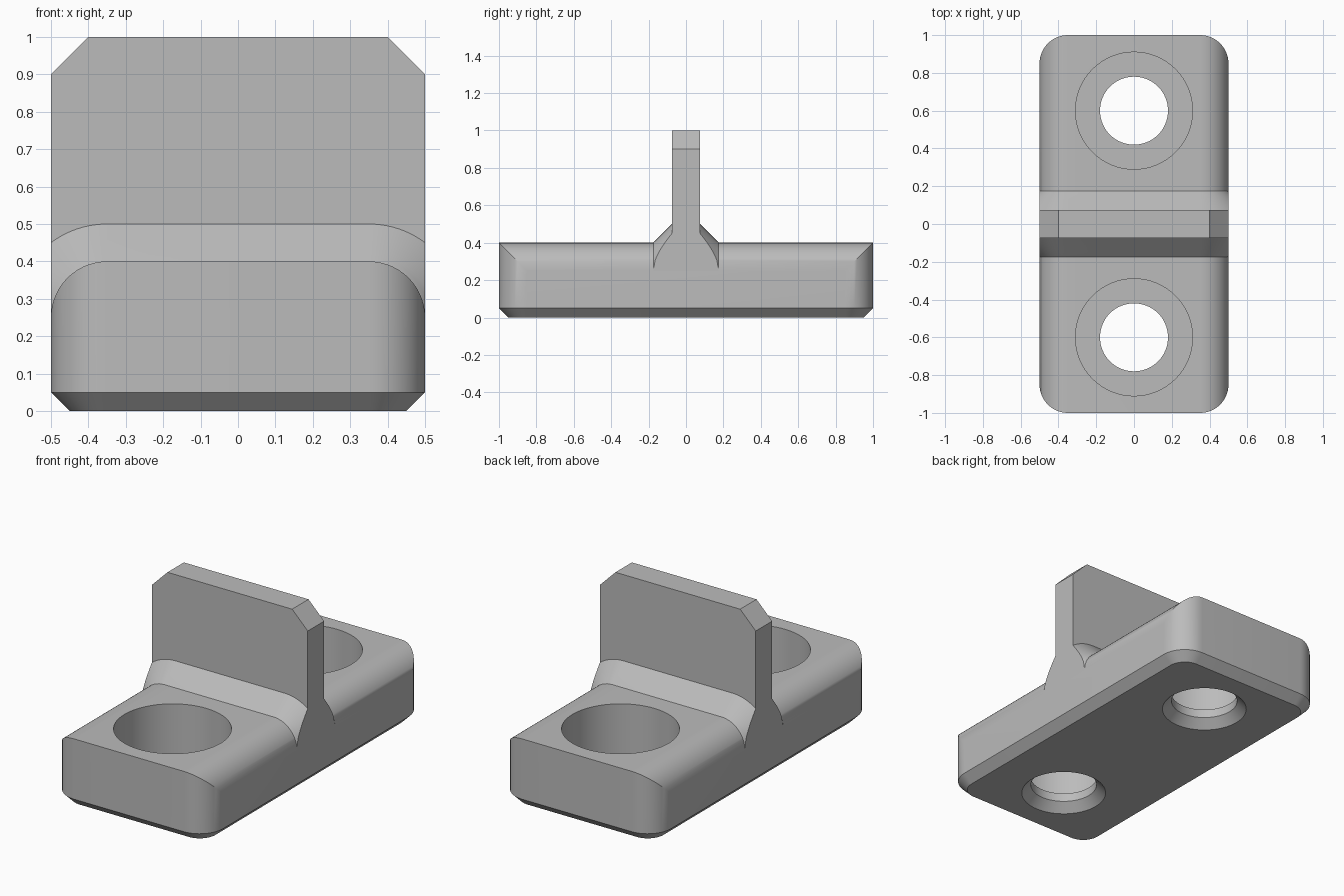
import bpy, bmesh
from math import sin, cos, pi, acos

cube = bpy.data.objects.get("Cube")
if cube:
    bpy.data.objects.remove(cube, do_unlink=True)

grey = bpy.data.materials.new("plain_grey")
grey.use_nodes = True
colour = (0.5, 0.5, 0.5, 1)
grey.diffuse_color = colour
grey.node_tree.nodes["Principled BSDF"].inputs["Base Color"].default_value = colour

R, SEG = 0.15, 14          # edge rounding
HW, HL, TOP = 0.5, 1.0, 0.4
FIN, WEB = 0.075, 0.1      # fin half thickness, web chamfer


def finish(name, bm):
    bmesh.ops.remove_doubles(bm, verts=bm.verts, dist=1e-5)
    bmesh.ops.recalc_face_normals(bm, faces=bm.faces)
    mesh = bpy.data.meshes.new(name)
    bm.to_mesh(mesh)
    bm.free()
    mesh.materials.append(grey)
    ob = bpy.data.objects.new(name, mesh)
    bpy.context.collection.objects.link(ob)
    return ob


def smooth(ob):
    bpy.ops.object.select_all(action='DESELECT')
    bpy.context.view_layer.objects.active = ob
    ob.select_set(True)
    bpy.ops.object.shade_smooth_by_angle(angle=0.5)


def strip(bm, a, b, closed=False):
    n = len(a)
    for i in range(n if closed else n - 1):
        j = (i + 1) % n
        bm.faces.new((a[i], a[j], b[j], b[i]))


# Base block: rounded plan, chamfered foot, long top edges rounded
bm = bmesh.new()
angles = [i * pi / 2 / SEG for i in range(SEG + 1)]


def half_outline(sign, inset, z=None):
    """Rounded end running from +x to -x; z=None follows the top rounding."""
    r = R - inset
    pts = [(sx * (HW - R + r * cos(a)), sign * (HL - R + r * sin(a)),
            TOP - R + R * sin(a) if z is None else z)
           for sx, seq in ((1, angles), (-1, angles[::-1])) for a in seq]
    return [bm.verts.new(p) for p in pts]


rings = []
for inset, z in ((0.05, 0), (0, 0.05), (0, None)):
    back, front = half_outline(1, inset, z), half_outline(-1, inset, z)
    rings.append((back, front))
for low, high in zip(rings, rings[1:]):
    strip(bm, low[0] + low[1][::-1], high[0] + high[1][::-1], True)
strip(bm, *rings[2])
bm.faces.new(rings[0][0] + rings[0][1][::-1])
base = finish("base_block", bm)

# Counterbored screw holes, chamfered underneath
cutters = []
for y in (-0.6, 0.6):
    bm = bmesh.new()
    loops = []
    for r, z in ((0.24, -0.01), (0.18, 0.05), (0.18, 0.1), (0.31, 0.1), (0.31, 0.6)):
        loops.append([bm.verts.new((r * cos(i * pi / 32), y + r * sin(i * pi / 32), z))
                      for i in range(64)])
    for a, b in zip(loops, loops[1:]):
        strip(bm, a, b, True)
    bm.faces.new(loops[0])
    bm.faces.new(loops[-1])
    cutter = finish("hole_cutter", bm)
    cutter.hide_render = True
    cutters.append(cutter)
    mod = base.modifiers.new("screw_hole", 'BOOLEAN')
    mod.operation, mod.solver, mod.object = 'DIFFERENCE', 'EXACT', cutter
bpy.context.view_layer.update()
cut = bpy.data.meshes.new_from_object(
    base.evaluated_get(bpy.context.evaluated_depsgraph_get()))
base.modifiers.clear()
base.data = cut
for cutter in cutters:
    bpy.data.objects.remove(cutter, do_unlink=True)
smooth(base)

# Upright fin with clipped top corners
bm = bmesh.new()
half = [(0.5, 0.25), (0.5, 0.9), (0.4, 1.0)]
profile = half + [(-x, z) for x, z in reversed(half)]
sides = [[bm.verts.new((x, y, z)) for x, z in profile] for y in (-FIN, FIN)]
strip(bm, *sides, True)
for side in sides:
    bm.faces.new(side)
finish("upright_fin", bm)

# Sloped webs where the fin meets the base, following its rounded edges
for name, sign in (("front_web", -1), ("back_web", 1)):
    bm = bmesh.new()
    loops = []
    for k in range(11):
        d = WEB * k / 10
        r, y = R + d, sign * (FIN + WEB - d)
        start = acos(R / r)
        arc = [start + (pi / 2 - start) * i / SEG for i in range(SEG + 1)]
        right = [(HW, TOP - R)] + [(HW - R + r * cos(a), TOP - R + r * sin(a)) for a in arc]
        pts = right + [(-x, z) for x, z in reversed(right)]
        loops.append([bm.verts.new((x, y, z)) for x, z in pts])
    for a, b in zip(loops, loops[1:]):
        strip(bm, a, b)
    bmesh.ops.remove_doubles(bm, verts=bm.verts, dist=1e-5)
    bmesh.ops.recalc_face_normals(bm, faces=bm.faces)
    # Turn the open shell outward
    if sum(f.normal.z * f.calc_area() for f in bm.faces) < 0:
        bmesh.ops.reverse_faces(bm, faces=bm.faces)
    web = finish(name, bm)
    if sum(p.normal.z * p.area for p in web.data.polygons) < 0:
        web.data.flip_normals()
    smooth(web)
